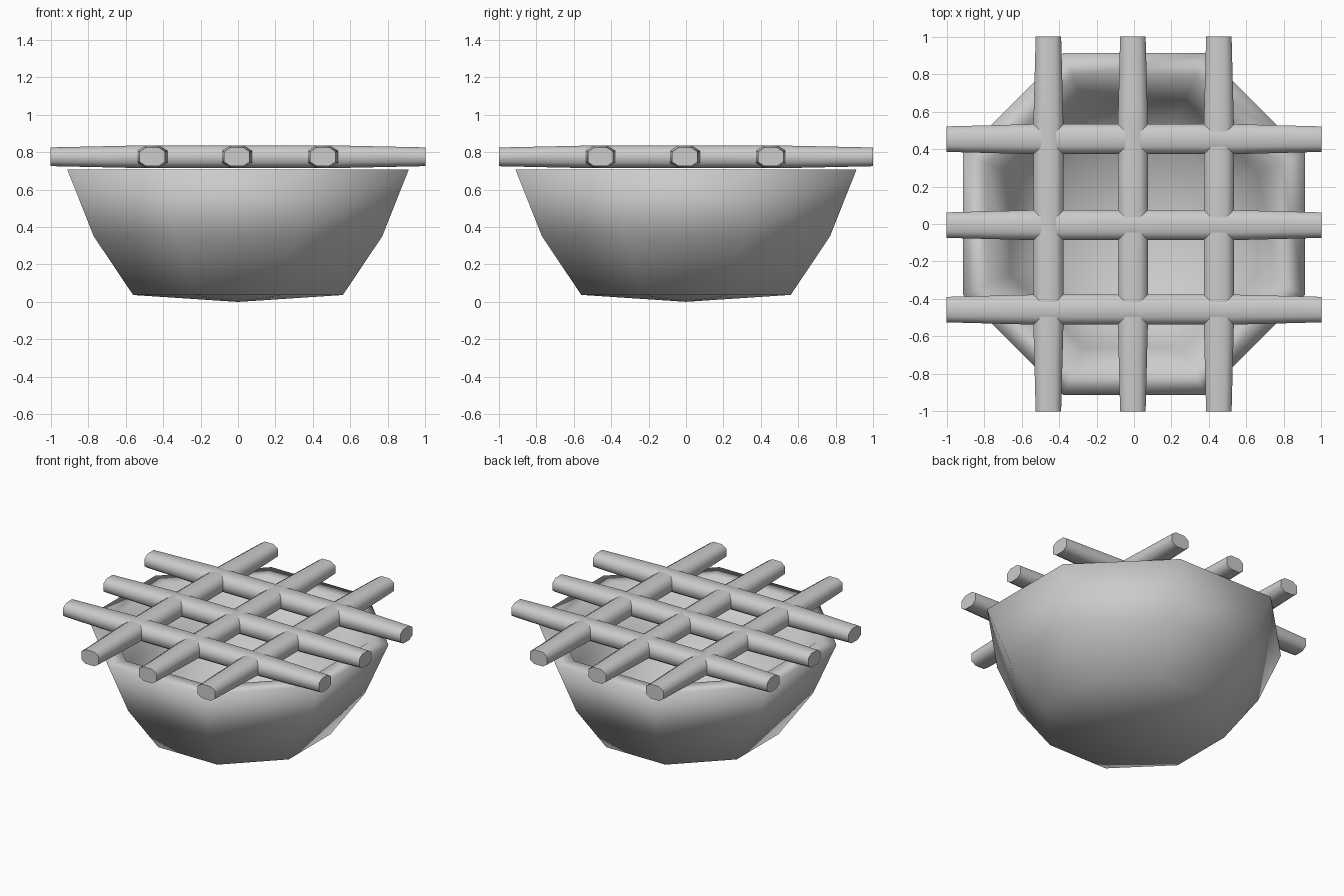
import bpy, bmesh, math

if "Cube" in bpy.data.objects:
    bpy.data.objects.remove(bpy.data.objects["Cube"])

SIDES = 8
FLAT = math.cos(math.pi / SIDES)   # flat-to-corner ratio of an octagon


def finish(name, bm, angle):
    bmesh.ops.recalc_face_normals(bm, faces=bm.faces)
    mesh = bpy.data.meshes.new(name)
    bm.to_mesh(mesh)
    bm.free()
    obj = bpy.data.objects.new(name, mesh)
    bpy.context.collection.objects.link(obj)
    bpy.ops.object.select_all(action='DESELECT')
    obj.select_set(True)
    bpy.context.view_layer.objects.active = obj
    bpy.ops.object.shade_smooth_by_angle(angle=math.radians(angle))
    return obj


def bridge(bm, a, b):
    n = len(a)
    for i in range(n):
        bm.faces.new((a[i], a[(i + 1) % n], b[(i + 1) % n], b[i]))


# Thick eight-sided bowl: profile of (flat radius, height), outside then inside
bm = bmesh.new()
profile = [(0.56, 0.037), (0.77, 0.35), (0.912, 0.708),
           (0.785, 0.708), (0.66, 0.40), (0.48, 0.14)]
rings = []
for r, z in profile:
    ring = []
    for i in range(SIDES):
        a = (i + 0.5) * math.tau / SIDES
        ring.append(bm.verts.new((r / FLAT * math.cos(a), r / FLAT * math.sin(a), z)))
    rings.append(ring)
for a, b in zip(rings, rings[1:]):
    bridge(bm, a, b)
for ring, z in ((rings[0], 0.0), (rings[-1], 0.11)):
    tip = bm.verts.new((0, 0, z))
    for i in range(SIDES):
        bm.faces.new((ring[i], ring[(i + 1) % SIDES], tip))
finish("bowl", bm, 115)

# Grate bars: chamfered section, tapering beyond the outer crossings
SECTION = [(1, -0.55), (1, 0.55), (0.5, 1), (-0.5, 1),
           (-1, 0.55), (-1, -0.55), (-0.5, -1), (0.5, -1)]
STATIONS = [(-1.0, 0.068, 0.050), (-0.54, 0.08, 0.060),
            (0.54, 0.08, 0.060), (1.0, 0.068, 0.050)]


def grate_bar(name, offset, along_x):
    bm = bmesh.new()
    loops = []
    for t, w, h in STATIONS:
        loop = []
        for u, v in SECTION:
            side, z = offset + u * w, 0.775 + v * h
            loop.append(bm.verts.new((t, side, z) if along_x else (side, t, z)))
        loops.append(loop)
    for a, b in zip(loops, loops[1:]):
        bridge(bm, a, b)
    bm.faces.new(loops[0])
    bm.faces.new(loops[-1])
    finish(name, bm, 60)


for i, offset in enumerate((-0.457, -0.006, 0.453)):
    grate_bar(f"grate_bar_across_{i + 1}", offset, True)
    grate_bar(f"grate_bar_lengthwise_{i + 1}", offset, False)
